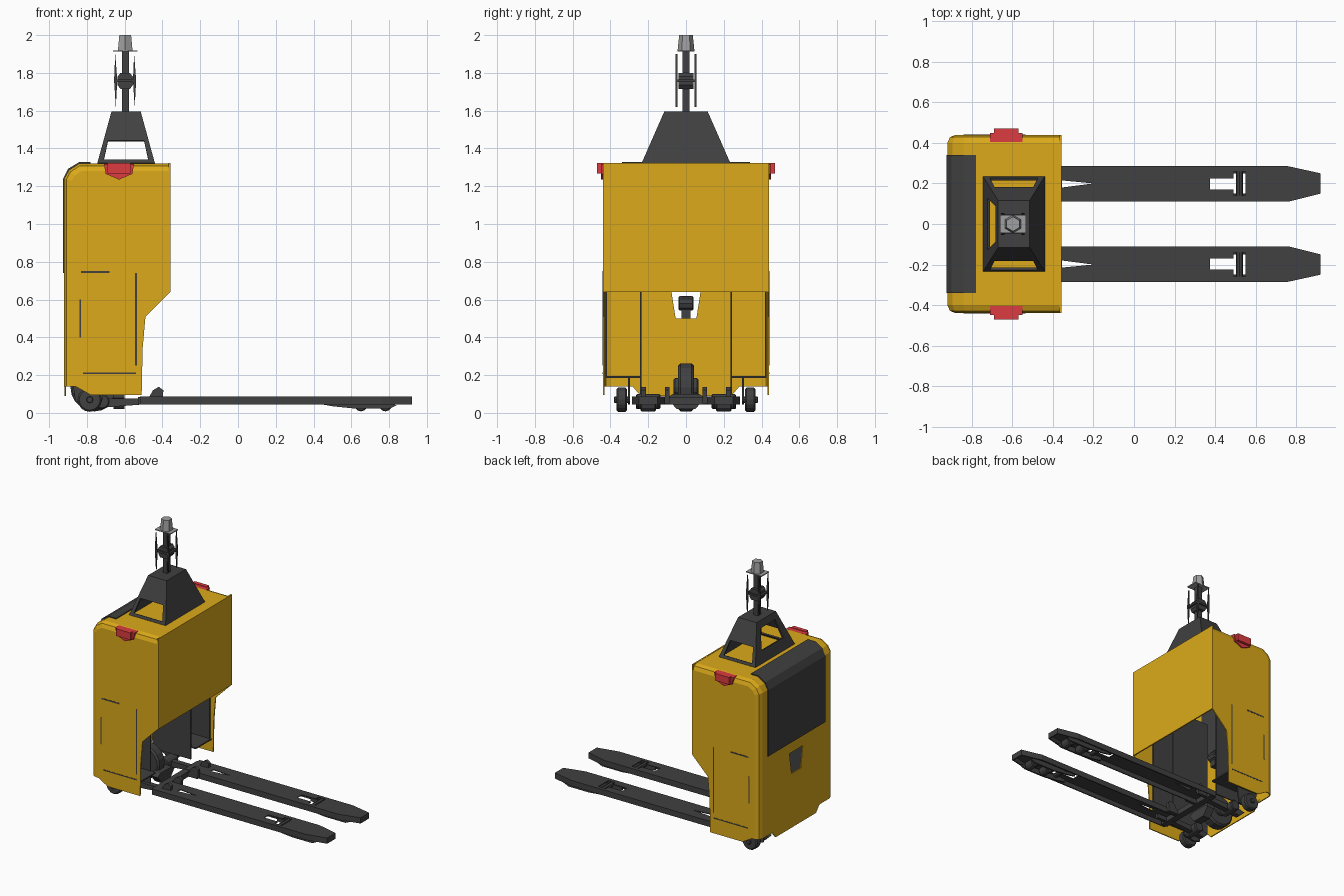
import bpy, bmesh, math
from mathutils import Vector

if "Cube" in bpy.data.objects:
    bpy.data.objects.remove(bpy.data.objects["Cube"])


def material(name, rgb):
    m = bpy.data.materials.new(name)
    m.diffuse_color = (*rgb, 1)
    m.use_nodes = True
    m.node_tree.nodes["Principled BSDF"].inputs["Base Color"].default_value = m.diffuse_color
    return m


YELLOW = material("yellow_paint", (0.71, 0.40, 0.01))
DARK = material("dark_metal", (0.052, 0.052, 0.054))
RED = material("red_lamp", (0.72, 0.045, 0.05))
LIGHT = material("light_grey", (0.35, 0.35, 0.35))


def make(name, bm, mat):
    bmesh.ops.recalc_face_normals(bm, faces=bm.faces)
    me = bpy.data.meshes.new(name)
    bm.to_mesh(me)
    bm.free()
    ob = bpy.data.objects.new(name, me)
    bpy.context.collection.objects.link(ob)
    if mat:
        me.materials.append(mat)
    return ob


def prism_bm(pts, axis, a, b):
    """Extrude a 2D outline along an axis from a to b."""
    place = {'x': lambda p, d: (d, p[0], p[1]),
             'y': lambda p, d: (p[0], d, p[1]),
             'z': lambda p, d: (p[0], p[1], d)}[axis]
    bm = bmesh.new()
    lo = [bm.verts.new(place(p, a)) for p in pts]
    hi = [bm.verts.new(place(p, b)) for p in pts]
    bm.faces.new(lo)
    bm.faces.new(hi)
    n = len(pts)
    for i in range(n):
        j = (i + 1) % n
        bm.faces.new((lo[i], lo[j], hi[j], hi[i]))
    bmesh.ops.recalc_face_normals(bm, faces=bm.faces)
    return bm


def prism(name, pts, axis, a, b, mat=DARK):
    return make(name, prism_bm(pts, axis, a, b), mat)


def box(name, x, y, z, mat=DARK):
    return prism(name, [(x[0], y[0]), (x[1], y[0]), (x[1], y[1]), (x[0], y[1])], 'z', *z, mat)


def wheel(name, x, y, z, r, width, sides=16):
    pts = [(x + r * math.cos(2 * math.pi * i / sides), z + r * math.sin(2 * math.pi * i / sides))
           for i in range(sides)]
    bm = prism_bm(pts, 'y', y - width / 2, y + width / 2)
    rims = [e for e in bm.edges if abs(e.verts[0].co.y - e.verts[1].co.y) < 1e-5]
    bmesh.ops.bevel(bm, geom=rims, offset=min(r, width) * 0.15, segments=1, affect='EDGES')
    return make(name, bm, DARK)


def shell(ob, t):
    m = ob.modifiers.new("thickness", 'SOLIDIFY')
    m.thickness, m.offset = t, -1


def cut(ob, cutter):
    cutter.hide_render = True
    cutter.hide_viewport = False
    cutter.display_type = 'WIRE'
    m = ob.modifiers.new("cut", 'BOOLEAN')
    m.operation, m.solver, m.object = 'DIFFERENCE', 'EXACT', cutter


# Body hood: side profile, chamfered along the back and top, open below and in front
profile = [(-.92, .14), (-.92, 1.24), (-.895, 1.285), (-.84, 1.32), (-.36, 1.32), (-.36, .64),
           (-.49, .51), (-.505, .34), (-.51, .095), (-.78, .095), (-.86, .14)]
bm = prism_bm(profile, 'y', -.44, .44)
outline = {(round(p[0], 3), round(p[1], 3)) for p in profile[:5]}
rim = [e for e in bm.edges if abs(e.verts[0].co.y - e.verts[1].co.y) < 1e-5 and
       all((round(v.co.x, 3), round(v.co.z, 3)) in outline for v in e.verts)]
bmesh.ops.bevel(bm, geom=rim, offset=.04, segments=2, profile=.5, affect='EDGES')
bm.normal_update()
opened = [f for f in bm.faces if f.normal.z < -.3 or f.normal.x > .5]
bmesh.ops.delete(bm, geom=opened, context='FACES')
body = make("body_hood", bm, YELLOW)
shell(body, .008)
cut(body, prism("vent_cutter", [(-.08, .66), (.08, .66), (.055, .5), (-.055, .5)], 'x', -1, -.85))
box("front_panel", (-.368, -.358), (-.44, .44), (.64, 1.322), YELLOW)
prism("back_skirt", [(-.3, .16), (.3, .16), (.24, .09), (-.24, .09)], 'x', -.918, -.91, YELLOW)

# Dark windscreen wrapping over the back of the hood
prism("windscreen", [(-.926, .74), (-.926, 1.24), (-.9, 1.292), (-.842, 1.327), (-.78, 1.327),
                     (-.78, 1.312), (-.84, 1.31), (-.885, 1.275), (-.91, 1.235), (-.91, .74)],
      'y', -.34, .34)

# Parts repeated on both sides
for side, s in (("left", 1), ("right", -1)):
    def span(a, b):
        return tuple(sorted((s * a, s * b)))

    # Inner frame plates
    box(side + "_inner_plate", (-.88, -.56), span(.236, .244), (.1, 1.0))
    box(side + "_inner_lining", (-.88, -.53), span(.418, .426), (.19, 1.0))
    box(side + "_inner_deck", (-.88, -.52), span(.24, .425), (.186, .196))
    # Panel seams on the hood side
    for i, (x0, x1, z0, z1) in enumerate([(-.83, -.68, .741, .751), (-.544, -.535, .25, .74),
                                          (-.84, -.832, .4, .6), (-.82, -.54, .206, .214)]):
        box(f"{side}_seam_{i}", (x0, x1), span(.432, .4415), (z0, z1))
    # Red warning lamps
    prism(side + "_lamp_base", [(-.71, 1.318), (-.55, 1.318), (-.56, 1.265), (-.63, 1.235),
                                (-.70, 1.265)], 'y', *span(.405, .45), RED)
    box(side + "_lamp_lens", (-.69, -.57), span(.44, .47), (1.268, 1.322), RED)

    # Fork: hollow channel with tapered tip and cut-outs
    pts = [(-.52, .11), (.76, .11), (.92, .15), (.92, .25), (.76, .285), (-.52, .285)]
    bm = prism_bm([(x, y * s) for x, y in pts], 'z', .045, .088)
    bm.normal_update()
    under = [f for f in bm.faces if f.normal.z < -.9]
    bmesh.ops.delete(bm, geom=under, context='FACES')
    fork = make(side + "_fork", bm, DARK)
    shell(fork, .01)
    cut(fork, prism(side + "_fork_slot_cutter",
                    [(.375, s * .17), (.49, s * .17), (.49, s * .14), (.55, s * .14),
                     (.55, s * .26), (.49, s * .26), (.49, s * .225), (.375, s * .225)],
                    'z', 0, .2))
    cut(fork, prism(side + "_fork_wedge_cutter",
                    [(-.355, s * .18), (-.2, s * .20), (-.355, s * .215)], 'z', 0, .2))
    # Load rollers under the fork and their arms
    for i, x in enumerate((.65, .78)):
        wheel(f"{side}_load_roller_{i}", x, s * .2, .042, .034, .08, 12)
    for y in (.145, .255):
        prism(side + "_roller_arm", [(.43, .048), (.5, .035), (.63, .022), (.8, .022), (.84, .04),
                                     (.8, .055), (.5, .072), (.43, .072)],
              'y', *span(y - .006, y + .006))
    wheel(side + "_slot_pivot", .52, s * .2, .068, .018, .13, 8)
    # Push rod and heel lug linking the fork to the body
    prism(side + "_push_rod", [(-.84, .06), (-.8, .022), (-.5, .045), (-.5, .075), (-.78, .075)],
          'y', *span(.18, .22))
    for y in (.1, .225):
        prism(side + "_heel_lug", [(-.52, .05), (-.40, .05), (-.395, .12), (-.42, .138),
                                   (-.45, .12), (-.47, .085)], 'y', *span(y - .012, y + .012))
    # Stabiliser caster
    wheel(side + "_caster", -.785, s * .34, .07, .064, .055)
    prism(side + "_caster_bracket", [(-.88, .19), (-.86, .06), (-.80, .045), (-.72, .06),
                                     (-.70, .19)], 'y', *span(.297, .308))
    wheel(side + "_caster_axle", -.785, s * .34, .07, .018, .08, 8)
    # Rear guide roller
    wheel(side + "_guide_roller", -.72, s * .2, .06, .04, .13, 12)

# Drive unit and carriage crossbar
wheel("drive_wheel", -.76, 0, .135, .127, .085, 20)
wheel("drive_hub", -.76, 0, .135, .05, .13, 12)
box("carriage_crossbar", (-.53, -.48), (-.27, .27), (.045, .085))
prism("drive_yoke", [(-.1, .08), (-.05, .02), (.05, .02), (.1, .08), (.07, .1), (-.07, .1)],
      'x', -.66, -.6)
wheel("motor", -.75, 0, .58, .04, .08, 10)
box("motor_post", (-.77, -.73), (-.025, .025), (.5, .62))

# Tapered tower frame with windows on three sides
bm = bmesh.new()


def tower_ring(x0, x1, y, z):
    return [Vector(p) for p in ((x0, -y, z), (x1, -y, z), (x1, y, z), (x0, y, z))]


low, high = tower_ring(-.745, -.44, .235, 1.322), tower_ring(-.67, -.515, .115, 1.595)
windows = [(.1, .9, .07, .44), None, (.1, .9, .07, .44), (.18, .82, .3, .82)]
for i, w in enumerate(windows):
    j = (i + 1) % 4
    outer = [low[i], low[j], high[j], high[i]]
    if w is None:
        bm.faces.new([bm.verts.new(p) for p in outer])
        continue
    at = lambda u, v: low[i].lerp(low[j], u).lerp(high[i].lerp(high[j], u), v)
    inner = [at(w[0], w[2]), at(w[1], w[2]), at(w[1], w[3]), at(w[0], w[3])]
    vo, vi = ([bm.verts.new(p) for p in q] for q in (outer, inner))
    for k in range(4):
        m = (k + 1) % 4
        bm.faces.new((vo[k], vo[m], vi[m], vi[k]))
bm.faces.new([bm.verts.new(p) for p in high])
bmesh.ops.remove_doubles(bm, verts=bm.verts, dist=1e-5)
shell(make("tower_frame", bm, DARK), .012)

# Mast with sensor hub, antenna blades and top sensor
box("mast", (-.615, -.578), (-.019, .019), (1.59, 1.92))
hub = [(-.04, 1.735), (-.025, 1.715), (.025, 1.715), (.04, 1.735), (.04, 1.78), (.025, 1.8),
       (-.025, 1.8), (-.04, 1.78)]
prism("mast_hub_across", [(x - .597, z) for x, z in hub], 'y', -.04, .04)
for sx in (-1, 1):
    for sy in (-1, 1):
        cx, cy = -.597 + sx * .05, sy * .05
        prism("antenna_blade", [(cx - .003, 1.9), (cx - .009, 1.76), (cx, 1.62), (cx + .008, 1.76)],
              'y', cy - .005, cy + .005)
box("blade_holder_x", (-.652, -.542), (-.05, .05), (1.752, 1.766))
box("sensor_plate", (-.662, -.532), (-.045, .045), (1.912, 1.919), LIGHT)
bm = bmesh.new()
bmesh.ops.create_cone(bm, cap_ends=True, segments=6, radius1=.045, radius2=.036, depth=.085)
bmesh.ops.translate(bm, verts=bm.verts, vec=(-.597, 0, 1.9575))
make("top_sensor", bm, LIGHT)
